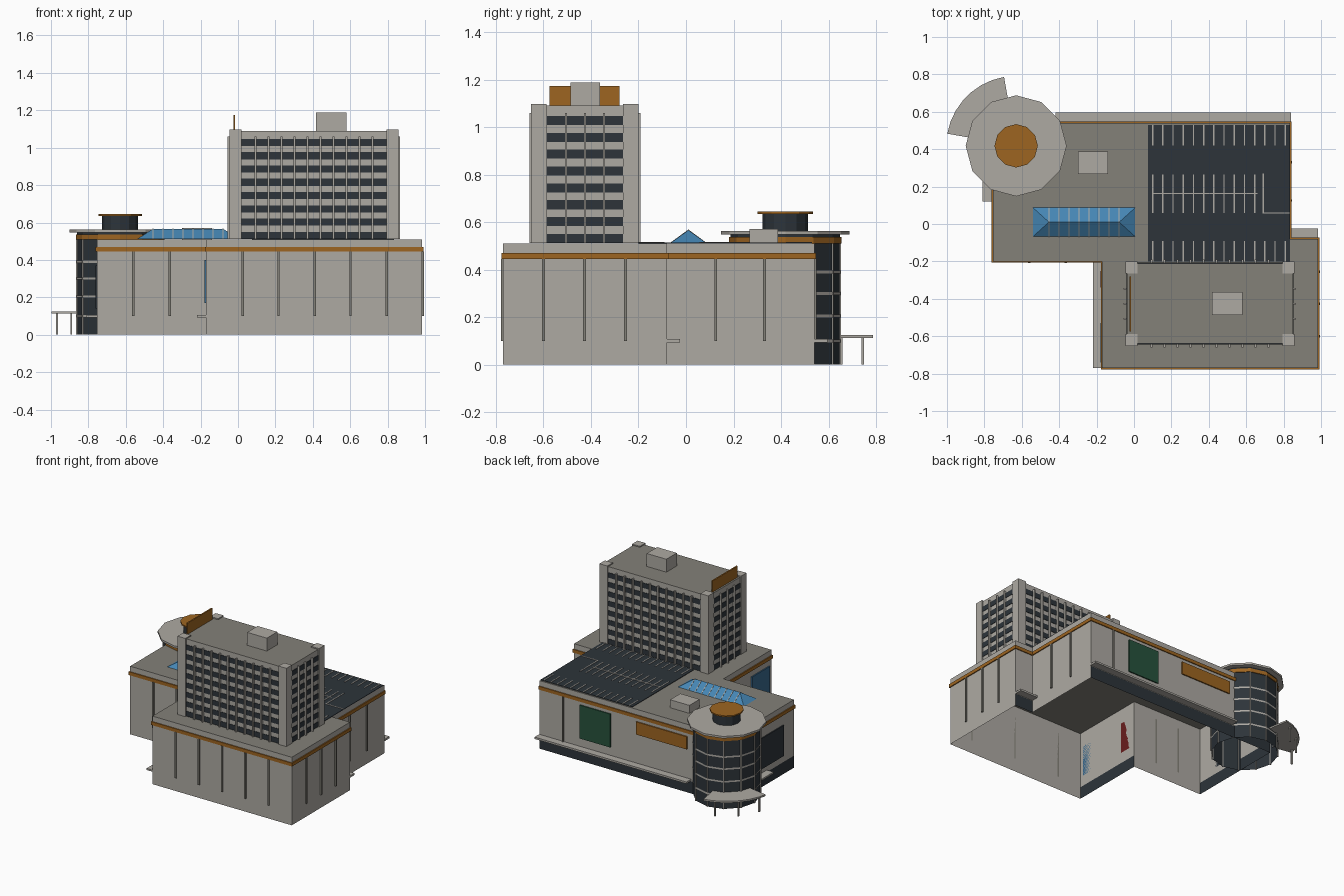
import bpy
import bmesh
from math import sin, cos, pi, radians
from mathutils import Vector

old = bpy.data.objects.get("Cube")
if old:
    bpy.data.objects.remove(old, do_unlink=True)


def material(name, r, g, b):
    m = bpy.data.materials.new(name)
    m.use_nodes = True
    m.diffuse_color = (r, g, b, 1)
    m.node_tree.nodes["Principled BSDF"].inputs["Base Color"].default_value = (r, g, b, 1)
    return m


WALL = material("pale concrete", .42, .40, .365)
ROOF = material("roof grey", .23, .22, .19)
GLASS = material("dark glass", .026, .034, .042)
ORANGE = material("orange trim", .34, .13, .015)
SKY = material("skylight blue", .06, .24, .46)
GREEN = material("green panel", .02, .085, .045)
RED = material("dark red panel", .14, .012, .012)
BLUE = material("blue panel", .04, .14, .27)


def finish(name, bm, *mats):
    mesh = bpy.data.meshes.new(name)
    bm.to_mesh(mesh)
    bm.free()
    for m in mats:
        mesh.materials.append(m)
    ob = bpy.data.objects.new(name, mesh)
    bpy.context.collection.objects.link(ob)
    return ob


def boxes(name, mat, *bounds, top=None):
    """One object from boxes given as x0, x1, y0, y1, z0, z1."""
    bm = bmesh.new()
    for x0, x1, y0, y1, z0, z1 in bounds:
        vs = bmesh.ops.create_cube(bm, size=1)["verts"]
        for v in vs:
            v.co = ((x0 + x1) / 2 + v.co.x * (x1 - x0),
                    (y0 + y1) / 2 + v.co.y * (y1 - y0),
                    (z0 + z1) / 2 + v.co.z * (z1 - z0))
    bm.normal_update()
    if top:
        for f in bm.faces:
            f.material_index = int(f.normal.z > .5)
        return finish(name, bm, mat, top)
    return finish(name, bm, mat)


def drum(name, mat, r, z0, z1, caps=True, sides=12):
    """Polygonal drum on the axis of the corner rotunda."""
    bm = bmesh.new()
    bmesh.ops.create_cone(bm, cap_ends=caps, segments=sides, radius1=r, radius2=r, depth=z1 - z0)
    bmesh.ops.translate(bm, verts=bm.verts, vec=(CX, CY, (z0 + z1) / 2))
    return finish(name, bm, mat)


def hip(bm, x0, x1, inset, half, rise):
    """Hipped roof, or a gable slice when inset is zero."""
    y, z = .01, .511
    a, b, c, d = [bm.verts.new(p) for p in ((x0, y - half, z), (x1, y - half, z),
                                            (x1, y + half, z), (x0, y + half, z))]
    e = bm.verts.new((x0 + inset, y, z + rise))
    f = bm.verts.new((x1 - inset, y, z + rise))
    for face in ((a, b, f, e), (b, c, f), (c, d, e, f), (d, a, e)):
        bm.faces.new(face)


CX, CY, TOP = -.63, .418, .51
PLAN = [Vector(p) for p in ((-.755, -.2), (-.17, -.2), (-.17, -.77), (.985, -.77),
                            (.985, -.08), (.835, -.08), (.835, .54), (-.755, .54))]


def grown(d):
    """The plan outline pushed outwards by d."""
    out = []
    for i, p in enumerate(PLAN):
        e0 = (p - PLAN[i - 1]).normalized()
        e1 = (PLAN[(i + 1) % len(PLAN)] - p).normalized()
        out.append(p + d * Vector((e0.y + e1.y, -e0.x - e1.x)))
    return out


def skirt(bm, loops):
    """Join successive (outline, height) loops with quads."""
    rings = [[bm.verts.new((p.x, p.y, z)) for p in pts] for pts, z in loops]
    for lo, hi in zip(rings, rings[1:]):
        for i in range(len(lo)):
            j = (i + 1) % len(lo)
            bm.faces.new((lo[i], lo[j], hi[j], hi[i]))
    return rings


# Podium: open shell with glazed ground floor on the back and left
bm = bmesh.new()
rings = skirt(bm, [(PLAN, 0), (PLAN, .09), (PLAN, TOP)])
bm.faces.new(rings[-1])
bm.normal_update()
for f in bm.faces:
    if f.normal.z > .5:
        f.material_index = 1
    elif f.calc_center_median().z < .09 and (f.normal.x < -.5 or f.normal.y > .5):
        f.material_index = 2
finish("podium", bm, WALL, ROOF, GLASS)

bm = bmesh.new()
wide = grown(.007)
skirt(bm, [(PLAN, .445), (wide, .445), (wide, .47), (PLAN, .47)])
finish("podium_orange_band", bm, ORANGE)

# Wall pilasters
w, d, z0, z1 = .006, .009, .1, .445
front = [(x, -.77) for x in (.025, .217, .41, .602, .795)] + [(-.56, -.2), (-.365, -.2)]
side = [(.985, y) for y in (-.6, -.427, -.255)] + [(.835, .125), (.835, .33)]
boxes("pilasters", ROOF,
      *[(x - w, x + w, y - d, y, z0, z1) for x, y in front],
      *[(x, x + d, y - w, y + w, z0, z1) for x, y in side],
      (.64 - w, .64 + w, .54, .54 + d, z0, z1))

# Ground floor canopies
boxes("canopies", WALL,
      (-.42, .84, .54, .595, .093, .107), (.835, .985, -.08, -.025, .093, .107),
      (-.22, -.17, -.77, -.2, .093, .105), (-.81, -.755, .12, .3, .093, .105))

# Wall panels and left window
boxes("green_panel", GREEN, (.245, .5, .54, .549, .17, .42))
boxes("orange_panel", ORANGE, (-.39, .03, .54, .549, .325, .42))
boxes("red_panel", RED, (-.179, -.17, -.34, -.25, .17, .4))
boxes("blue_panel", BLUE, (-.179, -.17, -.74, -.53, .17, .4))
boxes("left_window", GLASS, (-.763, -.755, -.07, .2, .14, .37))

# Roof parking
boxes("parking_deck", GLASS, (.075, .835, -.2, .53, TOP, .514))
z0, z1, w = .514, .517, .0035
lines = []
for i in range(14):
    x = .1 + i * .0545
    lines += [(x - w, x + w, .42, .53, z0, z1), (x - w, x + w, -.2, -.09, z0, z1)]
    if x < .66:
        lines.append((x - w, x + w, .06, .265, z0, z1))
lines += [(.1, .66, .16, .167, z0, z1), (.687, .694, .055, .27, z0, z1),
          (.687, .835, .055, .062, z0, z1)]
boxes("parking_lines", WALL, *lines)
boxes("roof_plant_room", WALL, (-.3, -.14, .267, .388, TOP, .57))

# Skylight
bm = bmesh.new()
hip(bm, -.54, .006, .085, .077, .055)
finish("skylight", bm, SKY)
bm = bmesh.new()
for i in range(8):
    x = -.455 + i * .0535
    hip(bm, x - .003, x + .003, 0, .079, .058)
finish("skylight_ribs", bm, WALL)

# Tower body, corner piers and roof parts
boxes("tower", WALL, (-.038, .85, -.64, -.21, .511, 1.09), top=ROOF)
boxes("tower_piers", WALL, *[(x, x + .065, y, y + .065, .511, 1.098)
                             for x in (-.045, .793) for y in (-.652, -.265)])
boxes("tower_plant_room", WALL, (.417, .58, -.487, -.363, 1.09, 1.187))
boxes("roof_sign", ORANGE, (-.025, -.015, -.575, -.28, 1.09, 1.174))

# Tower window strips on all four sides
strips = []
for i in range(8):
    z = .512 + i * .071
    strips += [(.02, .793, -.643, -.207, z, z + .038), (-.041, .853, -.587, -.265, z, z + .038)]
boxes("tower_windows", GLASS, *strips)

# Tower fins
w, z0, z1 = .0045, .511, 1.06
fins = [(x - w, x + w, y, y + .018, z0, z1)
        for x in [.094 + i * .0695 for i in range(10)] for y in (-.659, -.209)]
fins += [(x, x + .016, y - w, y + w, z0, z1)
         for y in (-.506, -.426, -.346) for x in (-.055, .85)]
boxes("tower_fins", WALL, *fins)

# Corner rotunda
drum("rotunda_glass", GLASS, .23, 0, .51, caps=False)
for i, z in enumerate((.1, .205, .3, .39)):
    drum("rotunda_ring_%d" % (i + 1), WALL, .234, z - .006, z + .006, caps=False)
w = .004
posts = []
for i in range(12):
    x, y = CX + .231 * sin(i * pi / 6), CY + .231 * cos(i * pi / 6)
    posts.append((x - w, x + w, y - w, y + w, 0, TOP))
boxes("rotunda_mullions", WALL, *posts)
drum("rotunda_orange_band", ORANGE, .236, TOP, .537)
drum("rotunda_neck", GLASS, .23, .537, .547)
drum("rotunda_roof", WALL, .27, .547, .562)
drum("lantern", GLASS, .096, .562, .635)
drum("lantern_cap", ORANGE, .116, .635, .645)

# Curved entrance canopy and its posts
bm = bmesh.new()
arc = [radians(100 + 10 * i) for i in range(8)]
pts = [(.374, a) for a in arc] + [(.22, a) for a in reversed(arc)]
face = bm.faces.new([bm.verts.new((CX + r * cos(a), CY + r * sin(a), .113)) for r, a in pts])
ext = bmesh.ops.extrude_face_region(bm, geom=[face])["geom"]
bmesh.ops.translate(bm, vec=(0, 0, .012), verts=[v for v in ext if isinstance(v, bmesh.types.BMVert)])
bmesh.ops.recalc_face_normals(bm, faces=bm.faces)
finish("entrance_canopy", bm, WALL)
w = .005
posts = []
for a in (112, 138, 164):
    x, y = CX + .352 * cos(radians(a)), CY + .352 * sin(radians(a))
    posts.append((x - w, x + w, y - w, y + w, 0, .113))
boxes("entrance_posts", WALL, *posts)
